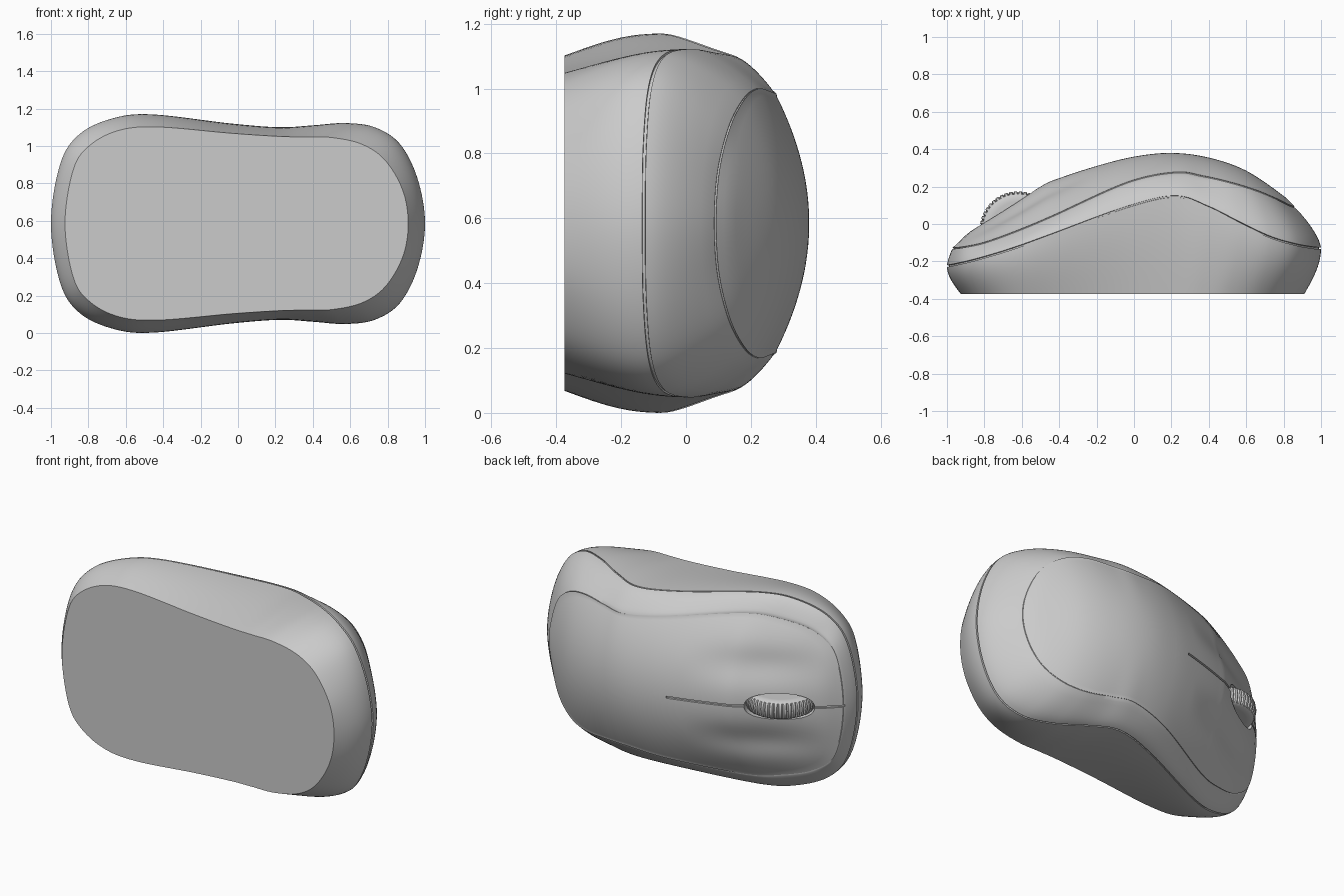
import bpy, bmesh, math
from mathutils import Vector

if "Cube" in bpy.data.objects:
    bpy.data.objects.remove(bpy.data.objects["Cube"])

grey = bpy.data.materials.new("plain grey")
grey.use_nodes = True
grey.diffuse_color = (0.6, 0.6, 0.6, 1)
grey.node_tree.nodes["Principled BSDF"].inputs["Base Color"].default_value = (0.6, 0.6, 0.6, 1)

MID = 0.585      # height of the symmetry plane
FLOOR = -0.375   # depth of the flat underside


def spline(points, steps=8):
    """Smooth curve through the points."""
    pts = [Vector(p) for p in points]
    pts = [2 * pts[0] - pts[1]] + pts + [2 * pts[-1] - pts[-2]]
    out = []
    for a, b, c, d in zip(pts, pts[1:], pts[2:], pts[3:]):
        for i in range(steps):
            t = i / steps
            out.append(0.5 * (2 * b + (c - a) * t + (2 * a - 5 * b + 4 * c - d) * t ** 2
                              + (3 * b - a - 3 * c + d) * t ** 3))
    return out + [pts[-2]]


def outline(points):
    """Half outline (length, half width, depth), rounded at the ends and mirrored."""
    def flip(p):
        return (p[0], -p[1], p[2])
    half = spline([flip(points[1])] + points + [flip(points[-2])])[8:-8]
    return half, half + [Vector(flip(p)) for p in half[-2:0:-1]]


def lookup(curve, x, axis):
    for a, b in zip(curve, curve[1:]):
        if a[0] <= x <= b[0] and b[0] > a[0]:
            return a[axis] + (b[axis] - a[axis]) * (x - a[0]) / (b[0] - a[0])
    return curve[0][axis] if x < curve[0][0] else curve[-1][axis]


def make_object(name, bm):
    bmesh.ops.recalc_face_normals(bm, faces=bm.faces)
    mesh = bpy.data.meshes.new(name)
    bm.to_mesh(mesh)
    bm.free()
    mesh.materials.append(grey)
    obj = bpy.data.objects.new(name, mesh)
    bpy.context.collection.objects.link(obj)
    return obj


def loft(name, rings, tip=None):
    """Join closed rings of points, capping both ends."""
    bm = bmesh.new()
    loops = [[bm.verts.new(p) for p in ring] for ring in rings]
    n = len(loops[0])
    for lo, hi in zip(loops, loops[1:]):
        for i in range(n):
            bm.faces.new((lo[i], lo[(i + 1) % n], hi[(i + 1) % n], hi[i]))
    bm.faces.new(loops[0])
    if tip:
        top = bm.verts.new(tip)
        for i in range(n):
            bm.faces.new((loops[-1][i], loops[-1][(i + 1) % n], top))
    else:
        bm.faces.new(loops[-1])
    return make_object(name, bm)


def smooth(obj, angle):
    bpy.ops.object.select_all(action='DESELECT')
    obj.select_set(True)
    bpy.context.view_layer.objects.active = obj
    bpy.ops.object.shade_smooth_by_angle(angle=math.radians(angle))


# Outlines of the underside, the widest seam and the upper panel seam
_, base = outline([(x, w, FLOOR) for x, w in (
    (-.925, 0), (-.88, .29), (-.79, .42), (-.63, .5), (-.42, .516), (-.04, .483), (.22, .466),
    (.36, .463), (.5, .46), (.66, .425), (.785, .34), (.88, .18), (.91, 0))])
_, waist = outline([
    (-1, 0, -.225), (-.95, .32, -.215), (-.845, .48, -.19), (-.66, .565, -.135),
    (-.45, .583, -.06), (-.04, .535, .09), (.22, .515, .147), (.4, .525, .09),
    (.57, .537, .005), (.73, .515, -.07), (.866, .425, -.11), (.96, .24, -.127), (1, 0, -.13)])
panel_half, panel = outline([
    (-.97, 0, -.13), (-.92, .3, -.125), (-.8, .42, -.1), (-.62, .475, -.035),
    (-.43, .49, .045), (-.04, .435, .22), (.22, .4, .275), (.37, .407, .255),
    (.52, .415, .22), (.65, .385, .18), (.76, .3, .135), (.83, .16, .1), (.86, 0, .09)])
spine = spline([(-.97, -.13), (-.9, -.06), (-.8, .01), (-.5, .2), (-.4, .245), (-.2, .31),
                (0, .36), (.2, .38), (.4, .355), (.6, .285), (.8, .15), (.86, .09)])


def dome(x, w):
    """Depth of the upper panel, with two shallow finger grooves."""
    edge = lookup(panel_half, x, 2)
    crown = max(lookup(spine, x, 1), edge)
    r = min(1, abs(w) / max(lookup(panel_half, x, 1), 1e-4))
    fade = max(0, math.sin(math.pi * min(1, max(0, (x + 0.97) / 0.8)))) ** 1.5
    groove = 0.035 * fade * math.exp(-((abs(w) - 0.24) / 0.1) ** 2)
    return edge + (crown - edge - groove) * (1 - r * r)


def place(x, w, y):
    return Vector((x, y, MID + w))


# Body: lower shell, thin seam, upper band, thin seam, domed panel
rings = []


def seam(ring, width=0.005, depth=0.012):
    """Narrow groove: lip, two floor loops, lip."""
    for shrink, shift in ((0, -1), (depth, -.8), (depth, .8), (0, 1)):
        rings.append([place(p[0] * (1 - shrink), p[1] * (1 - shrink), p[2] + shift * width)
                      for p in ring])


for i in range(10):
    s = i / 10
    k = math.sin(s * math.pi / 2)
    rings.append([place(*(a.xy.lerp(b.xy, k)), a.z + (b.z - a.z) * s)
                  for a, b in zip(base, waist)])
seam(waist)
for i in range(1, 10):
    s = i / 10
    rings.append([place(*(a.xy.lerp(b.xy, s ** 1.5)), a.z + (b.z - a.z) * s)
                  for a, b in zip(waist, panel)])
seam(panel, 0.003, 0.006)
for i in range(1, 40):
    t = 1 - i / 40
    rings.append([place(p.x * t, p.y * t, dome(p.x * t, p.y * t)) for p in panel])
body = loft("mouse_body", rings, place(0, 0, dome(0, 0)))

# Cutter for the split between the two buttons
split = []
for i in range(30):
    x = -1.0 + 0.9 * i / 29
    y = dome(max(x, -.965), 0)
    split.append([place(x, w, y + d) for w, d in
                  ((-.006, -.014), (.006, -.014), (.006, .06), (-.006, .06))])
split_cutter = loft("button_split_cutter", split)

# Cutter for the rounded wheel slot
along = Vector((0.86, 0.51, 0))
out = Vector((-0.51, 0.86, 0))
centre = Vector((-0.62, -0.03, MID))
slot = []
for d in (-0.02, 0.4):
    ring = []
    for i in range(64):
        a = math.tau * i / 64
        c, s = math.cos(a), math.sin(a)
        ring.append(centre + out * d + along * 0.195 * math.copysign(abs(c) ** .85, c)
                    + Vector((0, 0, 0.078 * math.copysign(abs(s) ** .85, s))))
    slot.append(ring)
slot_cutter = loft("wheel_slot_cutter", slot)

for cutter in (split_cutter, slot_cutter):
    cutter.hide_render = True
    mod = body.modifiers.new("cut", 'BOOLEAN')
    mod.operation, mod.object, mod.solver = 'DIFFERENCE', cutter, 'EXACT'
    bpy.context.view_layer.objects.active = body
    bpy.ops.object.modifier_apply(modifier=mod.name)
    bpy.data.objects.remove(cutter)
smooth(body, 35)

# Ribbed scroll wheel with a barrel-shaped tread
wheel = []
for w, r, rib in ((-.055, .15, 0), (-.055, .172, 0), (-.046, .19, 0), (-.034, .199, 1),
                  (0, .205, 1), (.034, .199, 1), (.046, .19, 0), (.055, .172, 0), (.055, .15, 0)):
    ring = []
    for i in range(192):
        a = math.tau * i / 192
        radius = r - (0.008 if rib and i % 4 == 0 else 0)
        ring.append(centre + Vector((radius * math.cos(a), radius * math.sin(a), w)))
    wheel.append(ring)
smooth(loft("scroll_wheel", wheel), 30)
